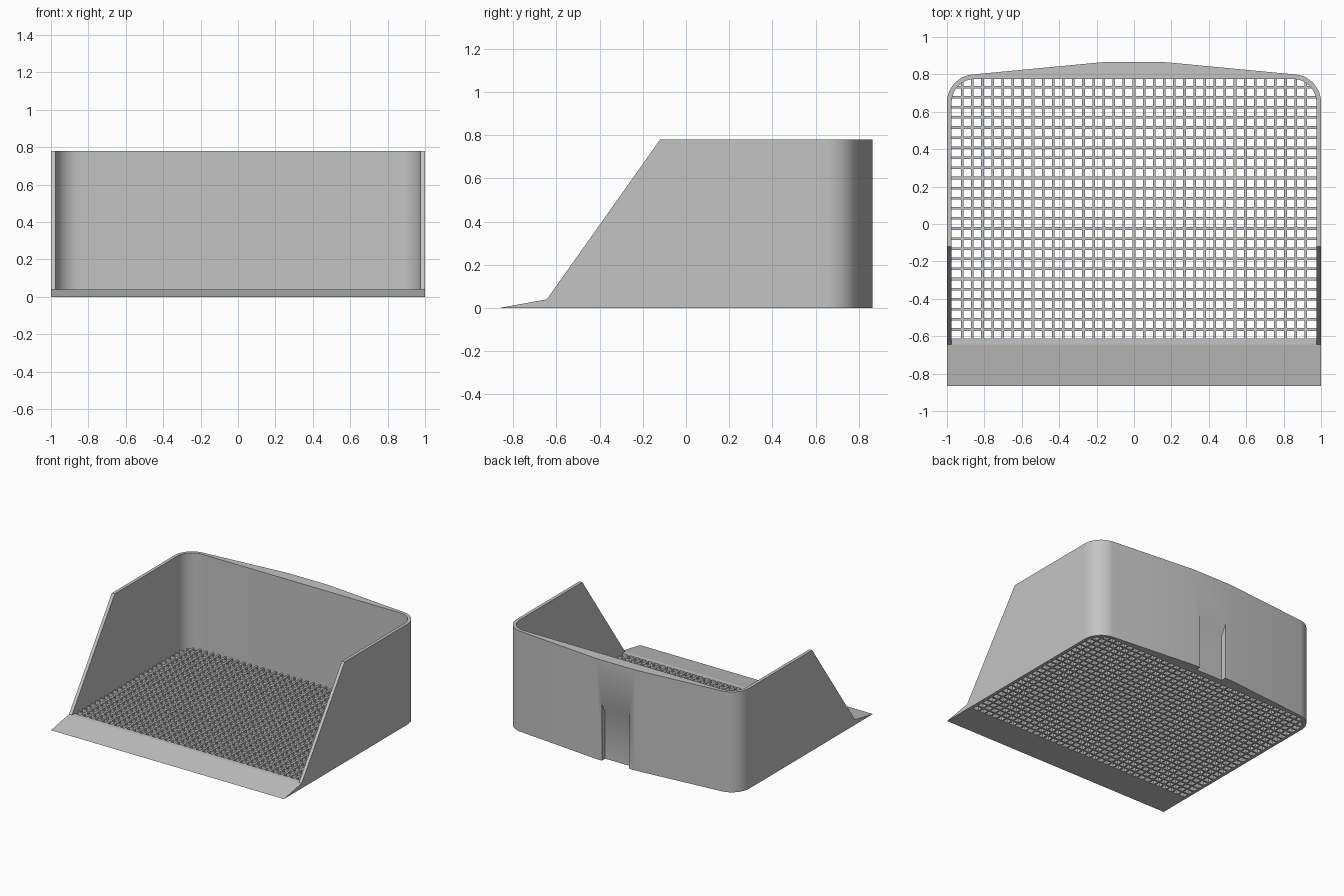
import bpy, bmesh
from math import sin, cos, radians, sqrt
from mathutils import Vector

if "Cube" in bpy.data.objects:
    bpy.data.objects.remove(bpy.data.objects["Cube"])

HEIGHT, FLOOR = 0.78, 0.04          # wall height, floor thickness
CX, CY = 0.85, 0.65                 # centre of the rounded rear corners
R_OUT, R_IN = 0.15, 0.125
FRONT, SILL = -0.645, -0.611        # wall front end, back edge of the sill
PITCH, BAR = 0.054, 0.014           # mesh spacing and bar width

grey = bpy.data.materials.new("plain grey")
grey.use_nodes = True
grey.diffuse_color = (0.55, 0.55, 0.55, 1)
grey.node_tree.nodes["Principled BSDF"].inputs["Base Color"].default_value = (0.55, 0.55, 0.55, 1)


def finish(name, bm):
    bmesh.ops.recalc_face_normals(bm, faces=bm.faces[:])
    mesh = bpy.data.meshes.new(name)
    bm.to_mesh(mesh)
    bm.free()
    mesh.materials.append(grey)
    obj = bpy.data.objects.new(name, mesh)
    bpy.context.collection.objects.link(obj)
    return obj


def prism(bm, points, offset):
    """Extrude a closed outline along an offset."""
    face = bm.faces.new([bm.verts.new(p) for p in points])
    new = bmesh.ops.extrude_face_region(bm, geom=[face])["geom"]
    bmesh.ops.translate(bm, vec=offset, verts=[v for v in new if isinstance(v, bmesh.types.BMVert)])


def box(bm, x0, x1, y0, y1, z0, z1):
    prism(bm, [(x0, y0, z0), (x1, y0, z0), (x1, y1, z0), (x0, y1, z0)], (0, 0, z1 - z0))


def activate(obj):
    bpy.ops.object.select_all(action='DESELECT')
    obj.select_set(True)
    bpy.context.view_layer.objects.active = obj


def corner(radius, end):
    steps = 14
    return [(CX + radius * cos(radians(end * i / steps)),
             CY + radius * sin(radians(end * i / steps))) for i in range(steps + 1)]


def mirrored(path):
    return path + [(-x, y) for x, y in reversed(path)]


# Wall: U-shaped outline with a bowed back, front cut on a slant
outer = mirrored([(CX + R_OUT, FRONT)] + corner(R_OUT, 84) + [(0.17, 0.865)])
inner = mirrored([(CX + R_IN, FRONT)] + corner(R_IN, 90))
bm = bmesh.new()
prism(bm, [(x, y, 0) for x, y in outer + inner[::-1]], (0, 0, HEIGHT))
slant = Vector((0, -0.12 - FRONT, HEIGHT - FLOOR))
cut = bmesh.ops.bisect_plane(bm, geom=bm.verts[:] + bm.edges[:] + bm.faces[:], dist=1e-5,
                             plane_co=(0, FRONT, FLOOR), plane_no=(0, -slant.z, slant.y),
                             clear_outer=True)
bmesh.ops.holes_fill(bm, edges=[e for e in bm.edges if e.is_boundary], sides=0)
wall = finish("wall", bm)

# Rear slot: shallow recess with a sloping top
bm = bmesh.new()
profile = [(0.825, -0.1), (0.825, 0.36), (0.865, 0.44), (0.9, 0.51), (0.9, -0.1)]
prism(bm, [(-0.117, y, z) for y, z in profile], (0.234, 0, 0))
cutter = finish("slot_cutter", bm)
cutter.hide_render = True
mod = wall.modifiers.new("slot", 'BOOLEAN')
mod.operation, mod.solver, mod.object = 'DIFFERENCE', 'EXACT', cutter
activate(wall)
bpy.ops.object.modifier_apply(modifier=mod.name)
bpy.data.objects.remove(cutter)
activate(wall)
bpy.ops.object.shade_smooth_by_angle(angle=radians(30))

# Entry ramp and the flat sill behind it
bm = bmesh.new()
prism(bm, [(-1, -0.865, 0), (-1, FRONT, FLOOR), (-1, FRONT, 0)], (2, 0, 0))
finish("entry_ramp", bm)
bm = bmesh.new()
box(bm, -0.98, 0.98, FRONT, SILL, 0, FLOOR)
finish("sill", bm)


def reach(value, centre, other):
    """How far a bar runs before it meets the rounded corner."""
    radius = R_IN + 0.008
    over = max(0, abs(value) + BAR / 2 - centre)
    return other + sqrt(max(0, radius ** 2 - over ** 2))


# Floor mesh: crossing bars that stop inside the wall
bm = bmesh.new()
for i in range(-18, 19):
    x = i * PITCH
    if abs(x) < CX + R_IN - BAR / 2:
        box(bm, x - BAR / 2, x + BAR / 2, SILL, reach(x, CX, CY), 0, FLOOR)
for i in range(1, 26):
    y = SILL - BAR / 2 + i * PITCH
    half = reach(max(y, 0), CY, CX)
    box(bm, -half, half, y - BAR / 2, y + BAR / 2, 0, FLOOR)
finish("floor_mesh", bm)
